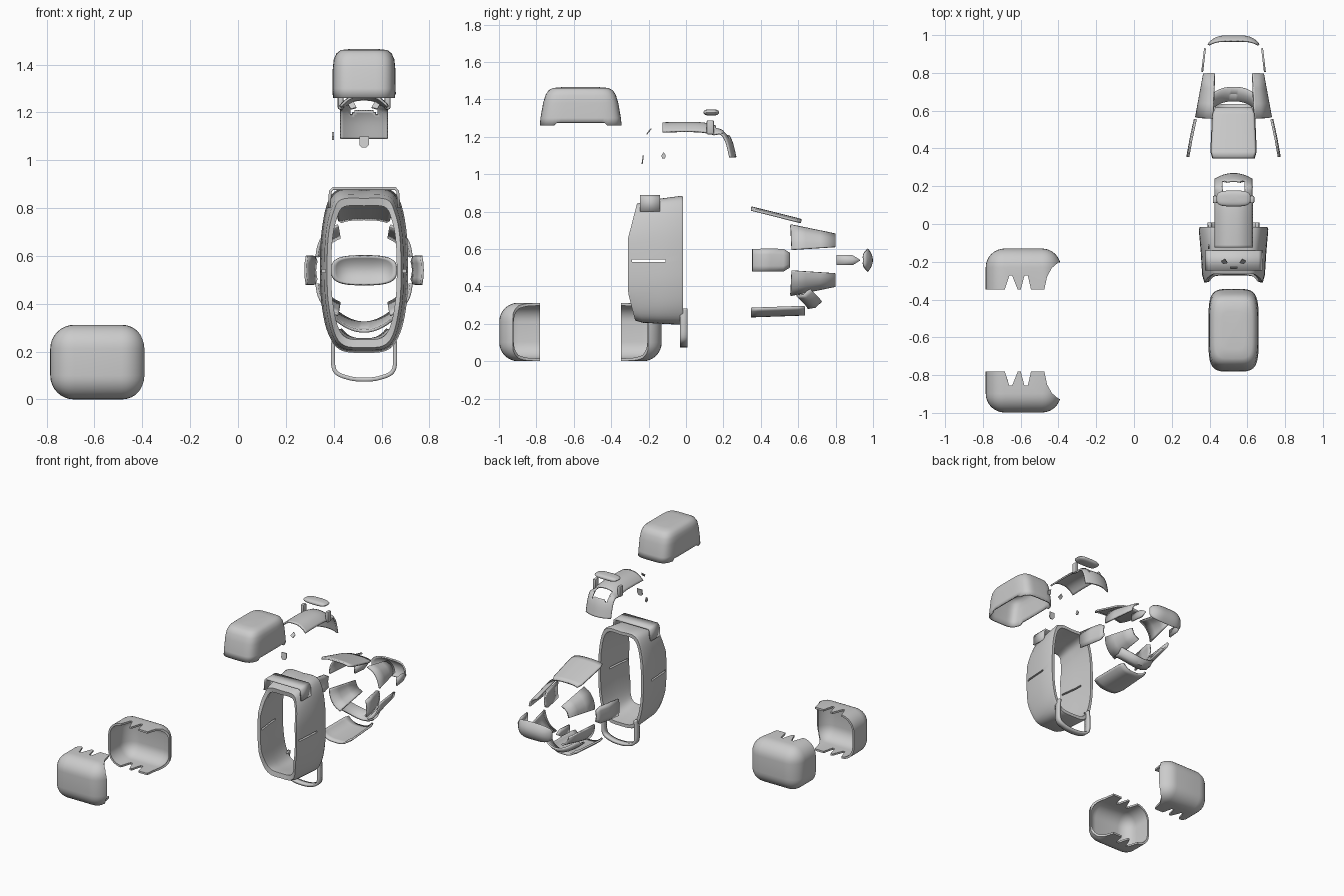
import bpy, bmesh, math
from mathutils import Vector

if "Cube" in bpy.data.objects:
    bpy.data.objects.remove(bpy.data.objects["Cube"])

CX, CZ = 0.527, 0.54   # centre of the exploded body assembly


def finish(name, bm):
    bmesh.ops.remove_doubles(bm, verts=bm.verts, dist=1e-5)
    bmesh.ops.recalc_face_normals(bm, faces=bm.faces)
    me = bpy.data.meshes.new(name)
    bm.to_mesh(me)
    bm.free()
    ob = bpy.data.objects.new(name, me)
    bpy.context.collection.objects.link(ob)
    return ob


def spline(pts, n=4, closed=False):
    """Catmull-Rom resampling of a short point list."""
    p = [Vector(q) for q in pts]
    m, out = len(p), []
    for i in range(m if closed else m - 1):
        ids = (i - 1, i, i + 1, i + 2)
        a, b, c, d = [p[k % m] if closed else p[max(0, min(m - 1, k))] for k in ids]
        for s in range(n):
            t = s / n
            out.append(0.5 * (2 * b + (c - a) * t + (2 * a - 5 * b + 4 * c - d) * t * t
                              + (3 * b - a - 3 * c + d) * t ** 3))
    return out if closed else out + [p[-1]]


def grid(name, rows, thick=0, ring=False, loop=False, hole=None):
    """Skin rows of points; optional thickness, closed rings and face holes."""
    bm = bmesh.new()
    vs = [[bm.verts.new(p) for p in r] for r in rows]
    R, C = len(rows), len(rows[0])
    for i in range(R if loop else R - 1):
        for j in range(C if ring else C - 1):
            a, b = vs[i], vs[(i + 1) % R]
            q = [a[j], a[(j + 1) % C], b[(j + 1) % C], b[j]]
            mid = sum((v.co for v in q), Vector()) / 4
            if not (hole and hole(mid)):
                bm.faces.new(q)
    ob = finish(name, bm)
    if thick:
        md = ob.modifiers.new("thickness", 'SOLIDIFY')
        md.thickness, md.offset = thick, 0
    return ob


def rbox(name, lo, hi, bev, seg=8):
    bm = bmesh.new()
    bmesh.ops.create_cube(bm, size=1)
    for v in bm.verts:
        v.co = [(a + b) / 2 + c * (b - a) for a, b, c in zip(lo, hi, v.co)]
    if bev:
        bmesh.ops.bevel(bm, geom=bm.edges[:], offset=bev, segments=seg, profile=0.5, affect='EDGES')
    return finish(name, bm)


def prism(name, pts, depth):
    """Extrude a flat outline along the depth vector."""
    bm = bmesh.new()
    f = bm.faces.new([bm.verts.new(p) for p in pts])
    g = bmesh.ops.extrude_face_region(bm, geom=[f])
    bmesh.ops.translate(bm, vec=depth, verts=[v for v in g["geom"] if isinstance(v, bmesh.types.BMVert)])
    return finish(name, bm)


def cut(ob, *cutters):
    for c in cutters:
        md = ob.modifiers.new("cut", 'BOOLEAN')
        md.operation, md.object, md.solver = 'DIFFERENCE', c, 'EXACT'
    dg = bpy.context.evaluated_depsgraph_get()
    me = bpy.data.meshes.new_from_object(ob.evaluated_get(dg))
    ob.modifiers.clear()
    ob.data = me
    for c in cutters:
        bpy.data.objects.remove(c)


def sgn(v, e):
    return math.copysign(abs(v) ** e, v)


def superring(hx, hy, e, n=48):
    return [(hx * sgn(math.cos(2 * math.pi * k / n), e), hy * sgn(math.sin(2 * math.pi * k / n), e))
            for k in range(n)]


# split outer shell: front half, toothed seam and open right end
front_shell = rbox("front_shell", (-.785, -.998, 0), (-.387, -.13, .312), .1)
core = rbox("core", (-.772, -.985, .013), (-.40, -.14, .299), .09)
seam = [(-.9, -.78), (-.685, -.78), (-.66, -.855), (-.645, -.855), (-.615, -.78), (-.60, -.78),
        (-.58, -.855), (-.562, -.855), (-.545, -.78), (-.475, -.78), (-.46, -.85), (-.435, -.895),
        (-.40, -.925), (-.2, -.935), (-.2, 0), (-.9, 0)]
cut(front_shell, core, prism("seam_cut", [(x, y, -.1) for x, y in seam], (0, 0, .6)))
# matching back half
bm = bmesh.new()
bm.from_mesh(front_shell.data)
for v in bm.verts:
    v.co.y = -1.128 - v.co.y
finish("back_shell", bm)

# hollow top cap with stepped lower edge
rows = []
for z, hx, hy in ((1.26, .128, .214), (1.30, .127, .21), (1.38, .126, .196), (1.42, .122, .184),
                  (1.443, .112, .170), (1.456, .096, .148), (1.46, .06, .10), (1.46, 0, 0)):
    rows.append([(CX + x, -.563 + y, 1.275 if z == 1.26 and abs(y) < .135 and abs(x) > .1 else z)
                 for x, y in superring(hx, hy, .42, 64)])
grid("top_cap", rows, .01, ring=True)

# main ring body: loft of two outlines, hollow front to back
back = [(0, .88), (.10, .88), (.15, .83), (.178, .70), (.184, .54), (.178, .40), (.152, .28), (.10, .207), (0, .195)]
front = [(0, .85), (.10, .845), (.135, .79), (.157, .69), (.163, .54), (.157, .40), (.13, .27), (.085, .215), (0, .208)]


def front_y(z):
    return -.31 + max(0, z - .66) * .25 + max(0, .36 - z) * .25


def outline(t, sx, sz, y=None, dy=0):
    h = [(a[0] + (b[0] - a[0]) * t, a[1] + (b[1] - a[1]) * t) for a, b in zip(back, front)]
    full = h + [(-x, z) for x, z in h[-2:0:-1]]
    return [Vector((CX + p.x * sx, front_y(p.z) + dy if y is None else y, CZ + (p.z - CZ) * sz))
            for p in spline([(x, 0, z) for x, z in full], 5, True)]


body = grid("ring_body", [outline(0, .97, .985, -.015), outline(0, 1, 1, -.03), outline(.5, 1, 1, -.15),
                          outline(.85, 1, 1, None, .04), outline(1, .95, .97, None, 0),
                          outline(1, .84, .87, None, .005), outline(1, .84, .87, None, .03),
                          outline(.6, .88, .91, -.17), outline(0, .87, .92, -.015)], ring=True, loop=True)
cut(body, *[rbox("slot", (CX + s * .17 - .05, -.29, .531), (CX + s * .17 + .05, -.11, .543), 0) for s in (-1, 1)])
# collar on top of the ring
col = [(-.146, .80), (-.141, .87), (-.13, .882), (.13, .882), (.141, .87), (.146, .80)]
grid("ring_collar", [[(CX + x, y, z) for x, z in col] for y in (-.245, -.14)], .012)

# hanging loop
path = spline([(-.125, 0, .28), (-.13, 0, .20), (-.122, 0, .12), (-.065, 0, .09), (0, 0, .083),
               (.065, 0, .09), (.122, 0, .12), (.13, 0, .20), (.125, 0, .28)], 6)
grid("hanging_loop", [[(CX + p.x, y, p.z) for p in path] for y in (-.033, -.012, .008)], .017)

# curved hood with window and bent tail
us = [k / 10 for k in range(-10, 11)]
spine = spline([(0, -.125, 1.272), (0, 0, 1.275), (0, .10, 1.27), (0, .17, 1.25), (0, .215, 1.222),
                (0, .245, 1.17), (0, .265, 1.09)], 6)
rows = [[(CX + .098 * u, p.y - (.03 * u * u if p.y > .2 else 0),
          p.z - abs(u) ** 2.5 * (.047 if p.y < .15 else max(0, .047 - (p.y - .15) * .6))) for u in us] for p in spine]
grid("hood", rows, .01, hole=lambda m: .165 < m.y < .225 and abs(m.x - CX) < .06)
for s in (-1, 1):
    rbox("hood_lug", (CX + s * .098 - .012, .11, 1.212), (CX + s * .098 + .012, .15, 1.288), .008, 2)

# button pad above the hood
rows = []
for k in range(13):
    a = math.pi * (k / 12 - .5)
    rows.append([(CX + x, .135 + y, 1.33 + .017 * math.sin(a))
                 for x, y in superring(.09 * math.cos(a) ** .6, .042 * math.cos(a) ** .6, .6)])
grid("button_pad", rows, ring=True)

# rear dish cap
rows = []
for k in range(11):
    r = k / 10
    rows.append([(CX + .134 * x, .994 - .045 * abs(x) ** 4 - .026 * z * z, CZ + .06 * z)
                 for x, z in superring(r, r, .65)])
grid("rear_cap", rows, .01, ring=True)

# upper and lower rear panels
for name, z0, z1, sag, y1 in (("upper_rear_panel", .822, .755, -.012, .615), ("lower_rear_panel", .24, .25, .042, .635)):
    rows = []
    for k in range(9):
        t = k / 8
        w = .12 - .012 * t - (.012 if k in (0, 8) else 0)
        rows.append([(CX + w * u, .348 + (y1 - .348) * t, z0 + (z1 - z0) * t + sag * abs(u) ** 3) for u in us])
    grid(name, rows, .012)

# lower arch strip with raised wings
grid("lower_arch", [[(CX + .135 * u, .69 + d - .06 * abs(u) ** 2.5, .287 + e + .065 * u * u) for u in us]
                    for d, e in ((-.04, -.002), (0, .004), (.032, .035))], .012)

# side pieces, mirrored left and right
for s in (-1, 1):
    side = "left" if s < 0 else "right"
    fin = [(.355, .245, .06), (.45, .228, .061), (.52, .213, .06), (.555, .205, .038)]
    grid(side + "_fin", [[(CX + s * (x - .006 * v * v), y, CZ + h * v) for v in (-1, -.5, 0, .5, 1)]
                         for y, x, h in fin], .01)
    dart = [(.805, .166, .027), (.89, .156, .027), (.93, .151, .002)]
    grid(side + "_dart", [[(CX + s * x, y, CZ + h * v) for v in (-1, 0, 1)] for y, x, h in dart], .01)
    # corner brackets above and below the fins
    for q in (-1, 1):
        a = spline([(.198, .565, .055), (.187, .562, .11), (.155, .56, .16), (.108, .558, .187)])
        b = spline([(.155, .797, .07), (.15, .797, .095), (.133, .797, .12), (.10, .797, .138)])
        grid(side + ("_upper" if q > 0 else "_lower") + "_bracket",
             [[(CX + s * p.x, p.y, CZ + q * p.z) for p in (i.lerp(j, t) for i, j in zip(a, b))]
              for t in (0, .33, .66, 1)], .012)

# small loose face chips
for s in (-1, 1):
    prism("eye_chip", [(CX + s * x, y, z) for x, y, z in
                       ((.032, -.207, 1.222), (.055, -.212, 1.215), (.066, -.198, 1.234), (.045, -.187, 1.246))], (0, .004, -.004))
prism("nose_chip", [(CX + x, -.235 + y, z) for x, y, z in
                    ((-.02, .004, 1.10), (-.02, -.001, 1.065), (-.01, -.003, 1.053), (.01, -.003, 1.053),
                     (.02, -.001, 1.065), (.02, .004, 1.10))], (0, .006, 0))
prism("drop_chip", [(.393, -.12 + y, z) for y, z in
                    ((0, 1.118), (-.012, 1.10), (-.008, 1.085), (.008, 1.085), (.012, 1.10))], (.008, 0, 0))

# smooth shading with crisp edges
for ob in bpy.context.collection.objects:
    ob.select_set(True)
    bpy.context.view_layer.objects.active = ob
bpy.ops.object.shade_smooth_by_angle(angle=math.radians(35))
